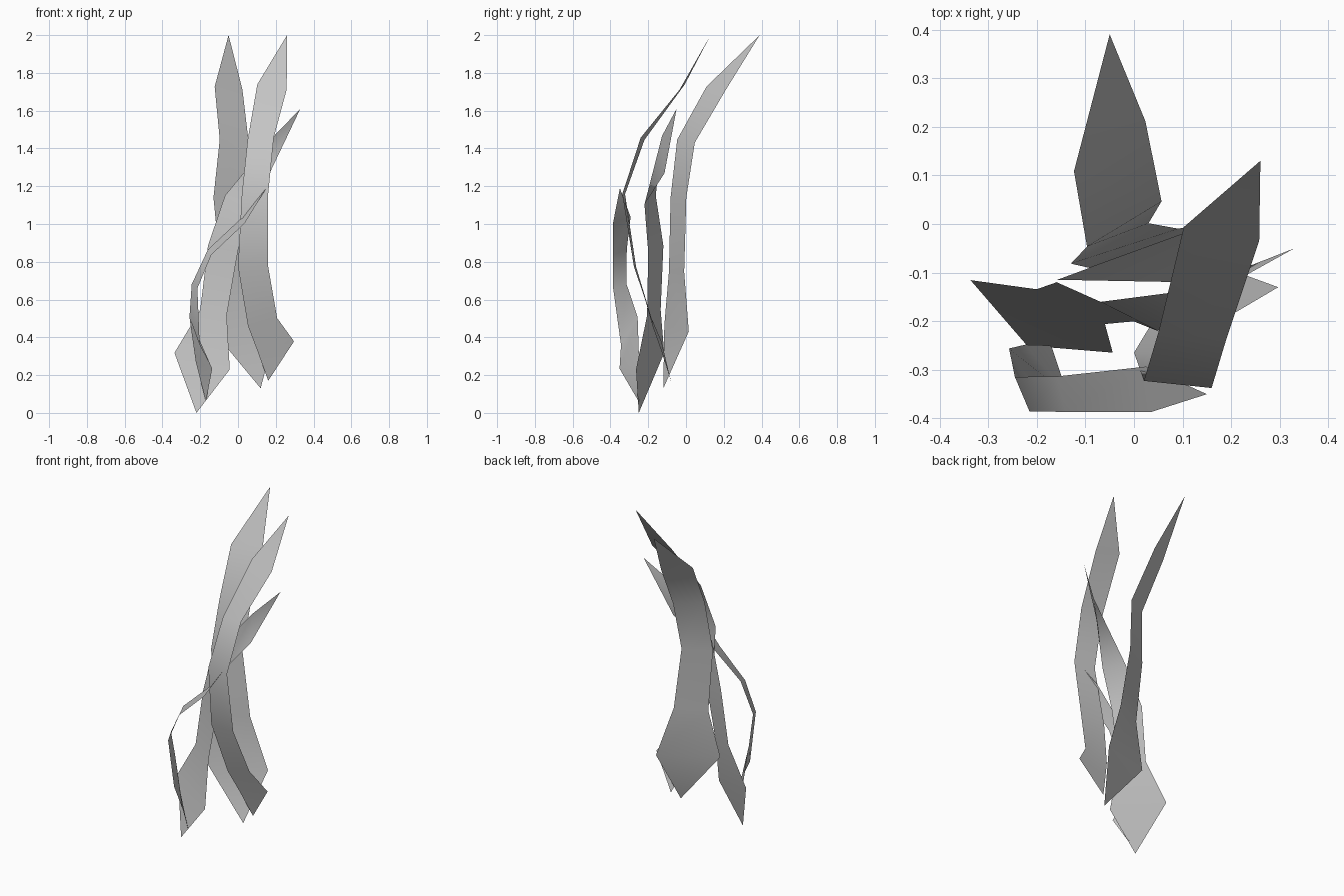
import bpy
import bmesh
import math
from mathutils import Vector

cube = bpy.data.objects.get("Cube")
if cube:
    bpy.data.objects.remove(cube, do_unlink=True)

# One pale grey for every blade
grey = bpy.data.materials.new("pale_grey")
colour = (0.55, 0.55, 0.55, 1)
grey.use_nodes = True
grey.diffuse_color = colour
grey.node_tree.nodes["Principled BSDF"].inputs["Base Color"].default_value = colour

# Heights of the cross-folds, as fractions of a blade's length, top to bottom
FOLDS = (0.85, 0.7, 0.54, 0.33, 0.17)


def blade(name, tip, root, turn, spine_x, spine_y, half_widths, rolls, folds=FOLDS):
    """Folded ribbon with pointed ends, swept along a spine from tip to root.

    The folds turn evenly about the upright axis from the first heading to the
    last, and each one rolls sideways by its own angle (all in degrees)."""
    tip, root = Vector(tip), Vector(root)
    bm = bmesh.new()
    left, right = [], []
    for i, fold in enumerate(folds):
        centre = Vector((spine_x[i], spine_y[i], root.z + fold * (tip.z - root.z)))
        share = i / (len(folds) - 1)
        heading = math.radians(turn[0] + share * (turn[1] - turn[0]))
        roll = math.radians(rolls[i])
        across = Vector((math.cos(heading) * math.cos(roll),
                         math.sin(heading) * math.cos(roll),
                         -math.sin(roll))) * half_widths[i]
        left.append(bm.verts.new(centre - across))
        right.append(bm.verts.new(centre + across))

    # Points at both ends, quads between the folds
    top, bottom = bm.verts.new(tip), bm.verts.new(root)
    bm.faces.new((top, left[0], right[0]))
    for i in range(len(folds) - 1):
        bm.faces.new((left[i], left[i + 1], right[i + 1], right[i]))
    bm.faces.new((left[-1], bottom, right[-1]))

    mesh = bpy.data.meshes.new(name)
    bm.to_mesh(mesh)
    bm.free()
    mesh.materials.append(grey)
    mesh.shade_smooth()
    bpy.context.collection.objects.link(bpy.data.objects.new(name, mesh))


# Tall blade at the back, curling backwards at the top
blade("back_blade", tip=(-.05, .39, 2), root=(.12, -.12, .13), turn=(35, 20),
      spine_x=(-.05, -.02, -.05, 0, .02),
      spine_y=(.16, 0, -.04, -.05, -.05),
      half_widths=(.09, .09, .09, .1, .19),
      rolls=(5, 5, 0, 0, 5))

# Tall blade at the front, bowed forwards, with one more fold at its foot
blade("front_blade", tip=(.26, .13, 2), root=(.16, -.08, .17), turn=(-10, 0),
      spine_x=(.18, .12, .09, .08, .13, .2),
      spine_y=(-.02, -.23, -.33, -.27, -.18, -.13),
      half_widths=(.08, .07, .07, .08, .08, .1),
      rolls=(10, -5, 0, 0, -15, -15),
      folds=FOLDS + (.1,))

# Leaning blade crossing between the tall ones
blade("leaning_blade", tip=(.33, -.05, 1.61), root=(-.22, -.25, 0), turn=(-27, -27),
      spine_x=(.18, -.01, -.08, -.13, -.19),
      spine_y=(-.12, -.19, -.16, -.17, -.19),
      half_widths=(.1, .07, .09, .08, .17),
      rolls=(98, 20, 10, 10, 15))

# Short narrow blade turned nearly edge-on
blade("narrow_blade", tip=(.15, -.35, 1.19), root=(-.17, -.25, .06), turn=(-84, -50),
      spine_x=(.03, -.15, -.23, -.23, -.18),
      spine_y=(-.34, -.35, -.35, -.3, -.3),
      half_widths=(.05, .04, .04, .09, .07),
      rolls=(20, 20, 15, 55, 15))
